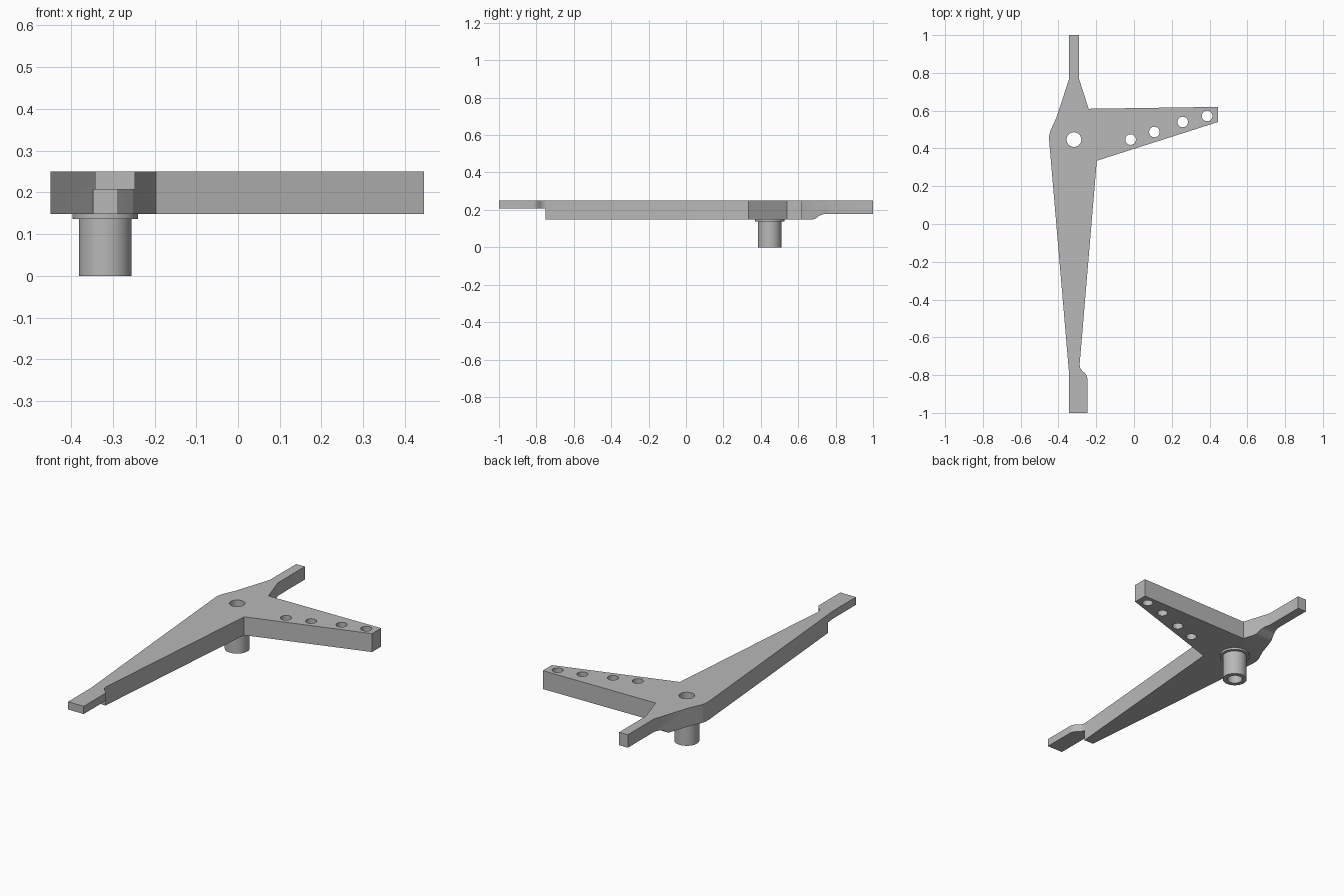
import bpy, bmesh, math

cube = bpy.data.objects.get("Cube")
if cube:
    bpy.data.objects.remove(cube, do_unlink=True)

BOTTOM, TOP = 0.148, 0.25
PIVOT = (-0.318, 0.447)

grey = bpy.data.materials.new("plain grey")
grey.use_nodes = True
colour = (0.48, 0.48, 0.48, 1)
grey.diffuse_color = colour
grey.node_tree.nodes["Principled BSDF"].inputs["Base Color"].default_value = colour


def make_object(name, bm):
    bmesh.ops.recalc_face_normals(bm, faces=bm.faces)
    mesh = bpy.data.meshes.new(name)
    bm.to_mesh(mesh)
    bm.free()
    mesh.materials.append(grey)
    obj = bpy.data.objects.new(name, mesh)
    bpy.context.collection.objects.link(obj)
    return obj


def prism(name, points, offset):
    """Extrude a closed 3D outline along an offset."""
    bm = bmesh.new()
    face = bm.faces.new([bm.verts.new(p) for p in points])
    result = bmesh.ops.extrude_face_region(bm, geom=[face], use_keep_orig=True)
    moved = [v for v in result["geom"] if isinstance(v, bmesh.types.BMVert)]
    bmesh.ops.translate(bm, verts=moved, vec=offset)
    return make_object(name, bm)


def circle(x, y, radius, z, count=32):
    steps = [2 * math.pi * i / count for i in range(count)]
    return [(x + radius * math.cos(a), y + radius * math.sin(a), z) for a in steps]


def smooth(obj):
    bpy.ops.object.select_all(action="DESELECT")
    obj.select_set(True)
    bpy.context.view_layer.objects.active = obj
    bpy.ops.object.shade_smooth_by_angle(angle=math.radians(30))


# Three-armed plate
outline = [
    (-0.343, 1), (-0.29, 1), (-0.29, 0.765), (-0.24, 0.61),
    (0.445, 0.62), (0.445, 0.54), (-0.197, 0.335),
    (-0.288, -0.745), (-0.284, -0.765), (-0.272, -0.78), (-0.257, -0.793),
    (-0.249, -0.806), (-0.247, -0.82), (-0.247, -1), (-0.343, -1), (-0.343, -0.8),
    (-0.449, 0.44), (-0.449, 0.466), (-0.442, 0.495), (-0.41, 0.565), (-0.343, 0.77),
]
plate = prism("arm_plate", [(x, y, BOTTOM) for x, y in outline], (0, 0, TOP - BOTTOM))

# Thinned undersides of the front and back tips
front_cut = [(-1.1, 0.1), (-0.75, 0.1), (-0.75, 0.207), (-1.1, 0.207)]
back_cut = [(0.66, 0.1), (0.675, BOTTOM), (0.69, 0.152), (0.715, 0.17),
            (0.735, 0.177), (0.755, 0.178), (1.1, 0.178), (1.1, 0.1)]
cutters = [prism("tip_cutter", [(-0.6, y, z) for y, z in cut], (0.5, 0, 0))
           for cut in (front_cut, back_cut)]

# Pivot hole and the row of holes along the side arm
holes = [(*PIVOT, 0.039), (-0.018, 0.447, 0.028), (0.108, 0.487, 0.028),
         (0.258, 0.54, 0.028), (0.387, 0.572, 0.028)]
cutters += [prism("hole_cutter", circle(x, y, r, 0.05), (0, 0, 0.3)) for x, y, r in holes]

for cutter in cutters:
    cutter.hide_render = True
    cut = plate.modifiers.new("cut", "BOOLEAN")
    cut.operation = "DIFFERENCE"
    cut.solver = "EXACT"
    cut.object = cutter
bpy.ops.object.select_all(action="DESELECT")
plate.select_set(True)
bpy.context.view_layer.objects.active = plate
for modifier in list(plate.modifiers):
    bpy.ops.object.modifier_apply(modifier=modifier.name)
for cutter in cutters:
    bpy.data.objects.remove(cutter, do_unlink=True)
smooth(plate)

# Hollow pivot stem with a thin collar, turned around its axis
profile = [(0.039, 0), (0.063, 0), (0.063, 0.137), (0.079, 0.137),
           (0.079, BOTTOM), (0.039, BOTTOM)]
bm = bmesh.new()
rings = [[bm.verts.new(p) for p in circle(*PIVOT, r, z)] for r, z in profile]
for lower, upper in zip(rings, rings[1:] + rings[:1]):
    for i in range(len(lower)):
        j = (i + 1) % len(lower)
        bm.faces.new((lower[i], lower[j], upper[j], upper[i]))
smooth(make_object("pivot_stem", bm))
